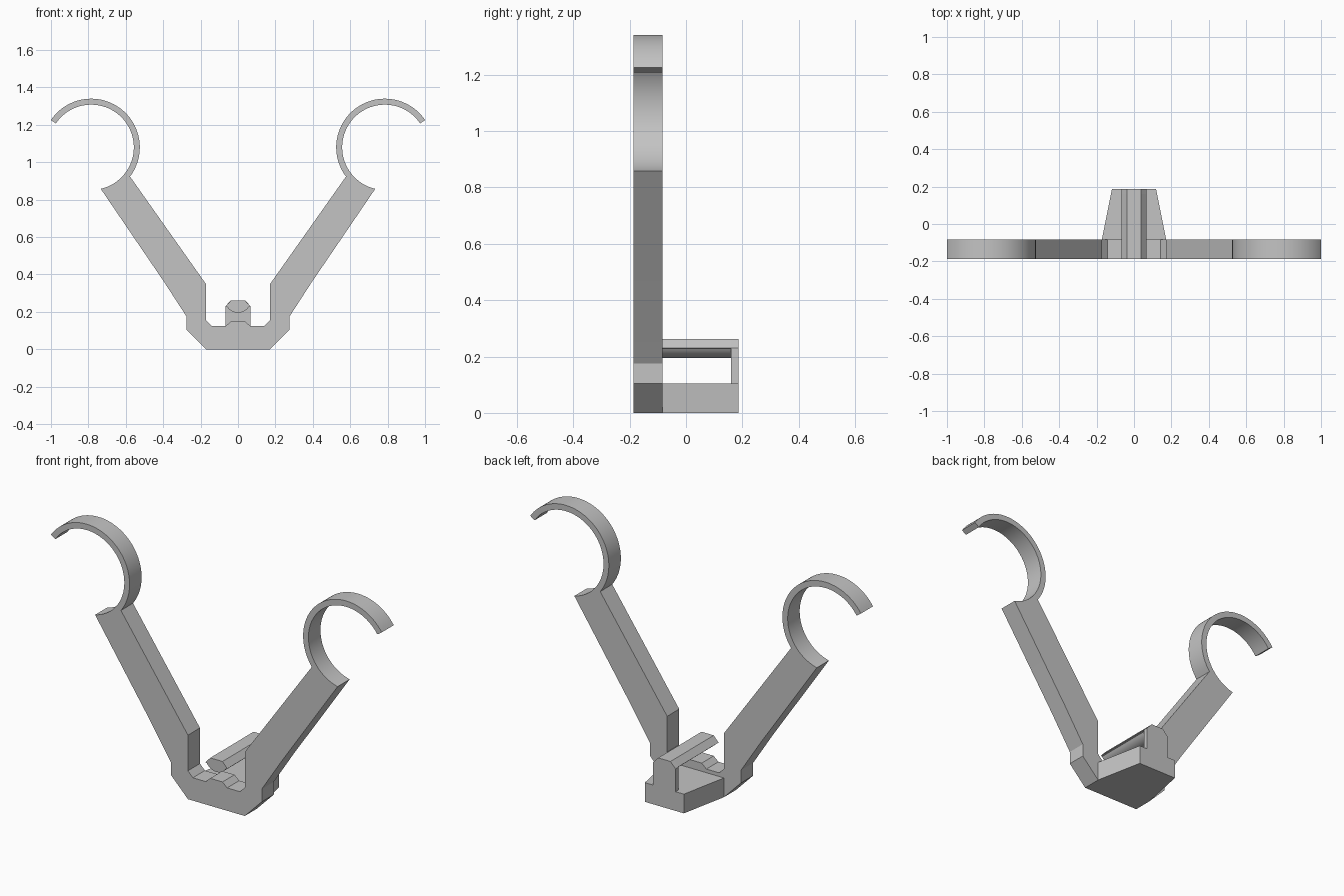
import bpy
import bmesh
from math import cos, sin, radians

cube = bpy.data.objects.get("Cube")
if cube:
    bpy.data.objects.remove(cube, do_unlink=True)

grey = bpy.data.materials.new("plain grey")
grey.use_nodes = True
colour = (0.55, 0.55, 0.55, 1)
grey.diffuse_color = colour
grey.node_tree.nodes["Principled BSDF"].inputs["Base Color"].default_value = colour

FRONT, BACK = -0.187, 0.187
PLATE_BACK = -0.083


def arc(cx, cz, r, start, end, steps):
    """Points along a circular arc, angles in degrees."""
    angles = [radians(start + (end - start) * i / steps) for i in range(steps + 1)]
    return [(cx + r * cos(a), cz + r * sin(a)) for a in angles]


def mirrored(half):
    """Close a right-hand outline with its mirror image."""
    return half + [(-x, z) for x, z in reversed(half)]


def prism(name, outline, low, high, upright=False):
    """Extrude an outline along y, or along z when upright."""
    bm = bmesh.new()
    verts = [bm.verts.new((u, v, low) if upright else (u, low, v)) for u, v in outline]
    face = bm.faces.new(verts)
    new = bmesh.ops.extrude_face_region(bm, geom=[face])["geom"]
    moved = [g for g in new if isinstance(g, bmesh.types.BMVert)]
    shift = (0, 0, high - low) if upright else (0, high - low, 0)
    bmesh.ops.translate(bm, verts=moved, vec=shift)
    bmesh.ops.recalc_face_normals(bm, faces=bm.faces)
    mesh = bpy.data.meshes.new(name)
    bm.to_mesh(mesh)
    bm.free()
    mesh.materials.append(grey)
    obj = bpy.data.objects.new(name, mesh)
    bpy.context.collection.objects.link(obj)
    bpy.ops.object.select_all(action="DESELECT")
    obj.select_set(True)
    bpy.context.view_layer.objects.active = obj
    bpy.ops.object.shade_smooth_by_angle(angle=radians(25))
    return obj


# V-shaped plate with an open ring at the end of each arm
plate = [(0.172, 0), (0.275, 0.105), (0.275, 0.175), (0.395, 0.36)]
plate += arc(0.785, 1.08, 0.228, 257, 34, 56)
plate += arc(0.785, 1.08, 0.26, 34, 217, 46)
plate += [(0.172, 0.35), (0.172, 0.155), (0.142, 0.125), (0.065, 0.125), (0.037, 0.15)]
prism("arm_plate", mirrored(plate), FRONT, PLATE_BACK)

# Tapered base behind the plate
prism("base", mirrored([(0.172, PLATE_BACK), (0.118, BACK)]), 0, 0.105, upright=True)

# Post at the back of the base
prism("rear_post", mirrored([(0.068, 0.1), (0.068, 0.23), (0.037, 0.262)]), 0.16, BACK)

# Rod reaching forward from the post, round underneath
rod = arc(0, 0.2625, 0.0675, 211, 329, 16) + [(0.066, 0.23), (0.037, 0.262),
                                              (-0.037, 0.262), (-0.066, 0.23)]
prism("rod", rod, FRONT, 0.16)
